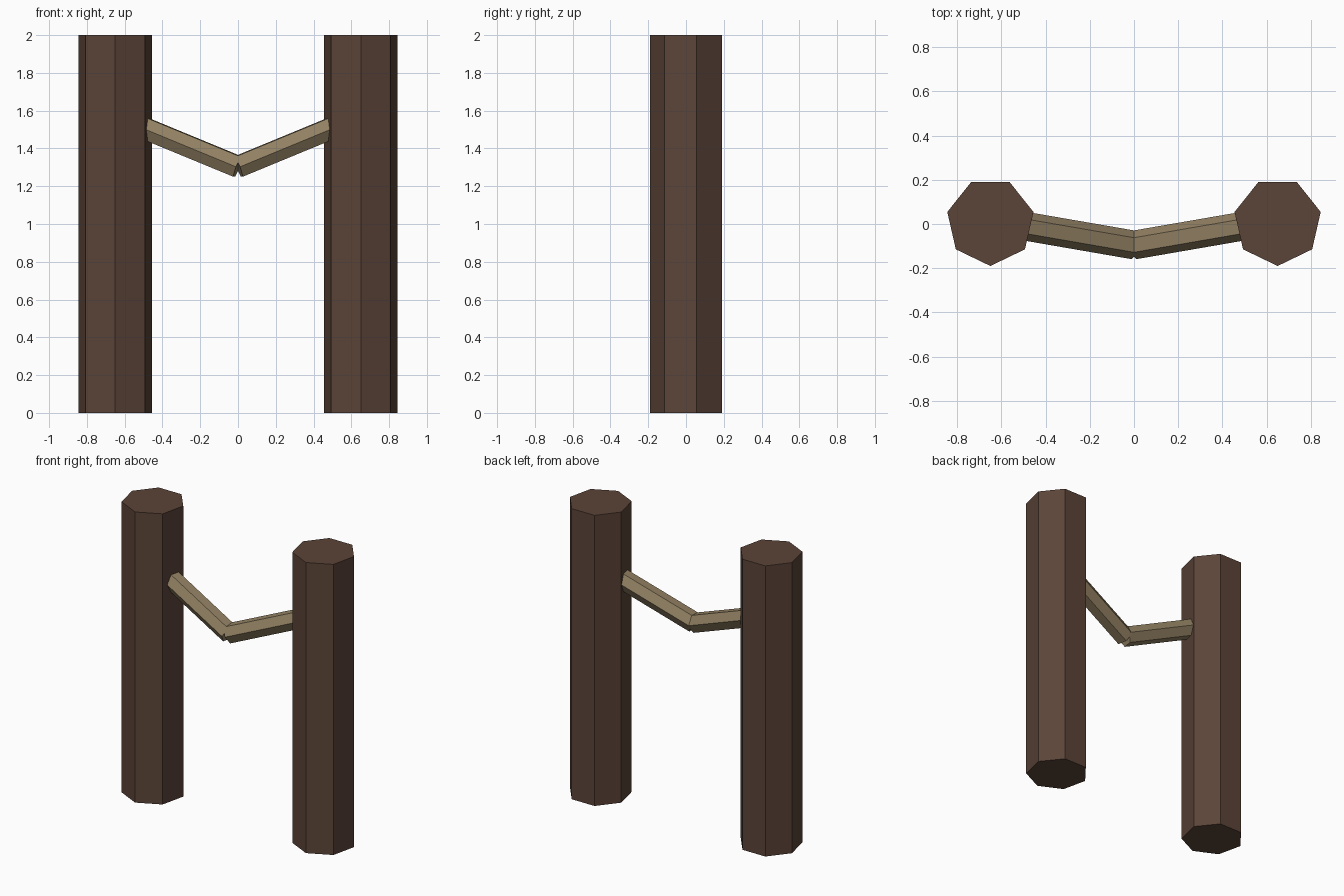
import bpy
from math import cos, sin, pi
from mathutils import Vector

if "Cube" in bpy.data.objects:
    bpy.data.objects.remove(bpy.data.objects["Cube"])


def material(name, color):
    m = bpy.data.materials.new(name)
    m.diffuse_color = (*color, 1)
    m.use_nodes = True
    m.node_tree.nodes["Principled BSDF"].inputs["Base Color"].default_value = m.diffuse_color
    return m


def prism(name, start, end, radius, sides, phase, mat):
    """Flat-sided prism between two points."""
    start, end = Vector(start), Vector(end)
    turn = (end - start).to_track_quat('Z', 'Y')
    ring = [turn @ Vector((radius * cos(phase + 2 * pi * i / sides),
                           radius * sin(phase + 2 * pi * i / sides), 0))
            for i in range(sides)]
    verts = [start + v for v in ring] + [end + v for v in ring]
    faces = [(i, (i + 1) % sides, sides + (i + 1) % sides, sides + i)
             for i in range(sides)]
    faces += [tuple(reversed(range(sides))), tuple(range(sides, 2 * sides))]
    mesh = bpy.data.meshes.new(name)
    mesh.from_pydata(verts, [], faces)
    mesh.materials.append(mat)
    obj = bpy.data.objects.new(name, mesh)
    bpy.context.collection.objects.link(obj)
    return obj


wood = material("dark_wood", (0.105, 0.058, 0.040))
rope = material("rope", (0.29, 0.22, 0.125))

for side, label in ((-1, "left"), (1, "right")):
    # Seven-sided post, with a corner toward the front or back
    x = side * 0.65
    post = prism(label + "_post", (0, 0, 0), (0, 0, 2), 0.2, 7, 0, wood)
    corner = min((v.co for v in post.data.vertices), key=lambda c: c.z)
    # Turn that first corner to face the front
    angle = Vector((0, -1)).angle_signed(Vector((corner.x, corner.y)))
    post.rotation_euler.z = angle
    post.location = (x, 0.01, 0)
    # Six-sided rope half, sagging to the middle with a square-cut end
    prism(label + "_rope", (side * 0.55, 0, 1.53), (0, -0.095, 1.303),
          0.065, 6, 0, rope)
